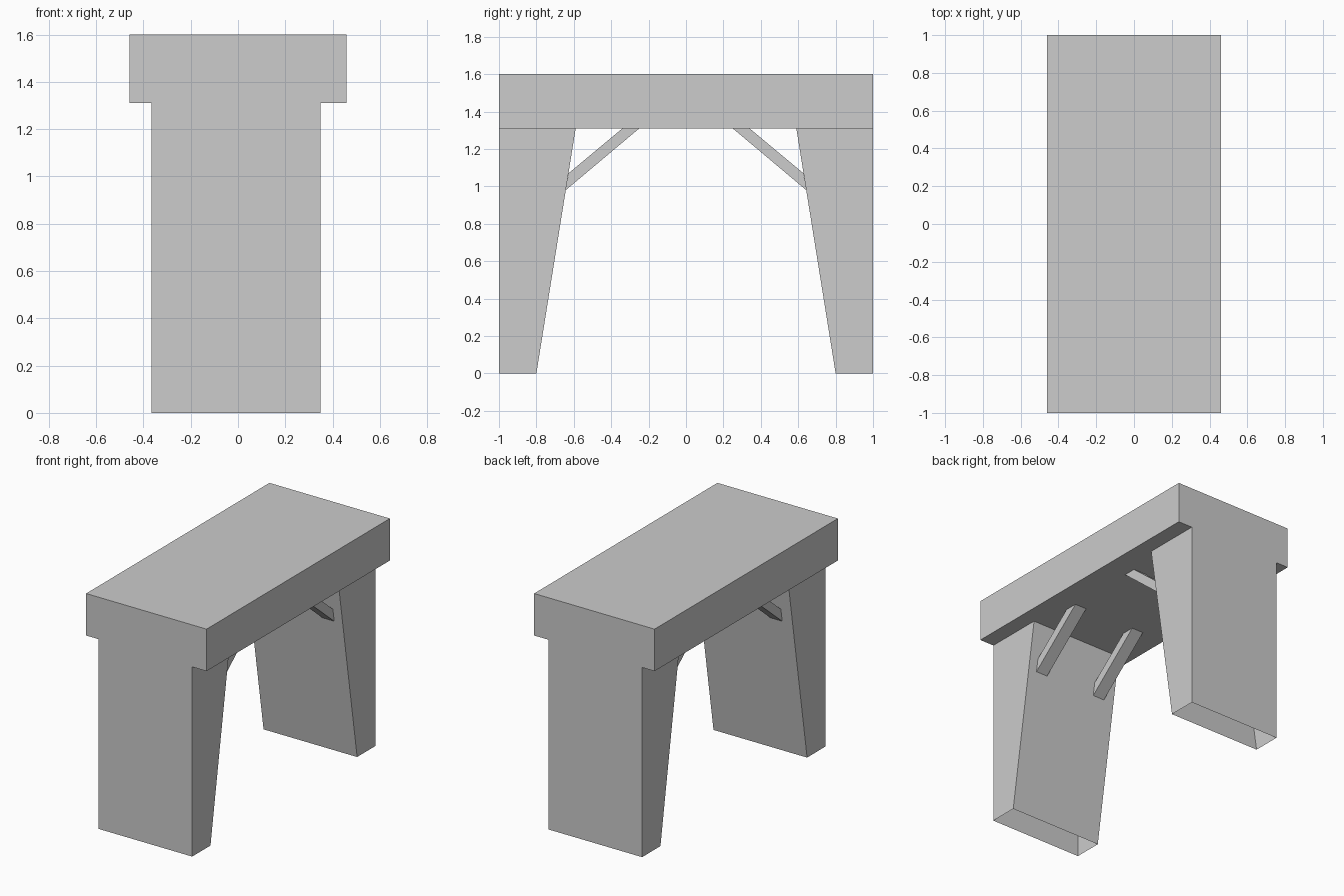
import bpy, bmesh

if "Cube" in bpy.data.objects:
    bpy.data.objects.remove(bpy.data.objects["Cube"])

grey = bpy.data.materials.new("light grey")
grey.diffuse_color = (0.604, 0.604, 0.604, 1)
grey.use_nodes = True
grey.node_tree.nodes["Principled BSDF"].inputs["Base Color"].default_value = grey.diffuse_color

SLAB_Z, TOP_Z = 1.31, 1.60


def prism(name, profile, x0, x1, open_edges=()):
    """Extrude a (y, z) profile along x; edges listed in open_edges get no face."""
    bm = bmesh.new()
    a = [bm.verts.new((x0, y, z)) for y, z in profile]
    b = [bm.verts.new((x1, y, z)) for y, z in profile]
    bm.faces.new(a)
    bm.faces.new(b[::-1])
    n = len(profile)
    for i in range(n):
        if i not in open_edges:
            j = (i + 1) % n
            bm.faces.new((a[j], a[i], b[i], b[j]))
    bmesh.ops.recalc_face_normals(bm, faces=bm.faces)
    mesh = bpy.data.meshes.new(name)
    bm.to_mesh(mesh)
    bm.free()
    mesh.materials.append(grey)
    obj = bpy.data.objects.new(name, mesh)
    bpy.context.collection.objects.link(obj)
    return obj


# Thick top slab
prism("top_slab", [(-1, SLAB_Z), (1, SLAB_Z), (1, TOP_Z), (-1, TOP_Z)], -0.46, 0.46)

for side, s in (("front", -1), ("back", 1)):
    # Tapered hollow leg, open at the bottom and where it meets the slab
    prism(side + "_leg",
          [(s * 1.0, 0), (s * 0.80, 0), (s * 0.59, SLAB_Z), (s * 1.0, SLAB_Z)],
          -0.365, 0.35, open_edges=(0, 2))
    # Pair of diagonal braces between leg and slab
    for hand, x0, x1 in (("left", -0.285, -0.195), ("right", 0.195, 0.285)):
        prism(f"{side}_{hand}_brace",
              [(s * 0.643, 0.98), (s * 0.25, SLAB_Z),
               (s * 0.34, SLAB_Z), (s * 0.628, 1.07)], x0, x1)
